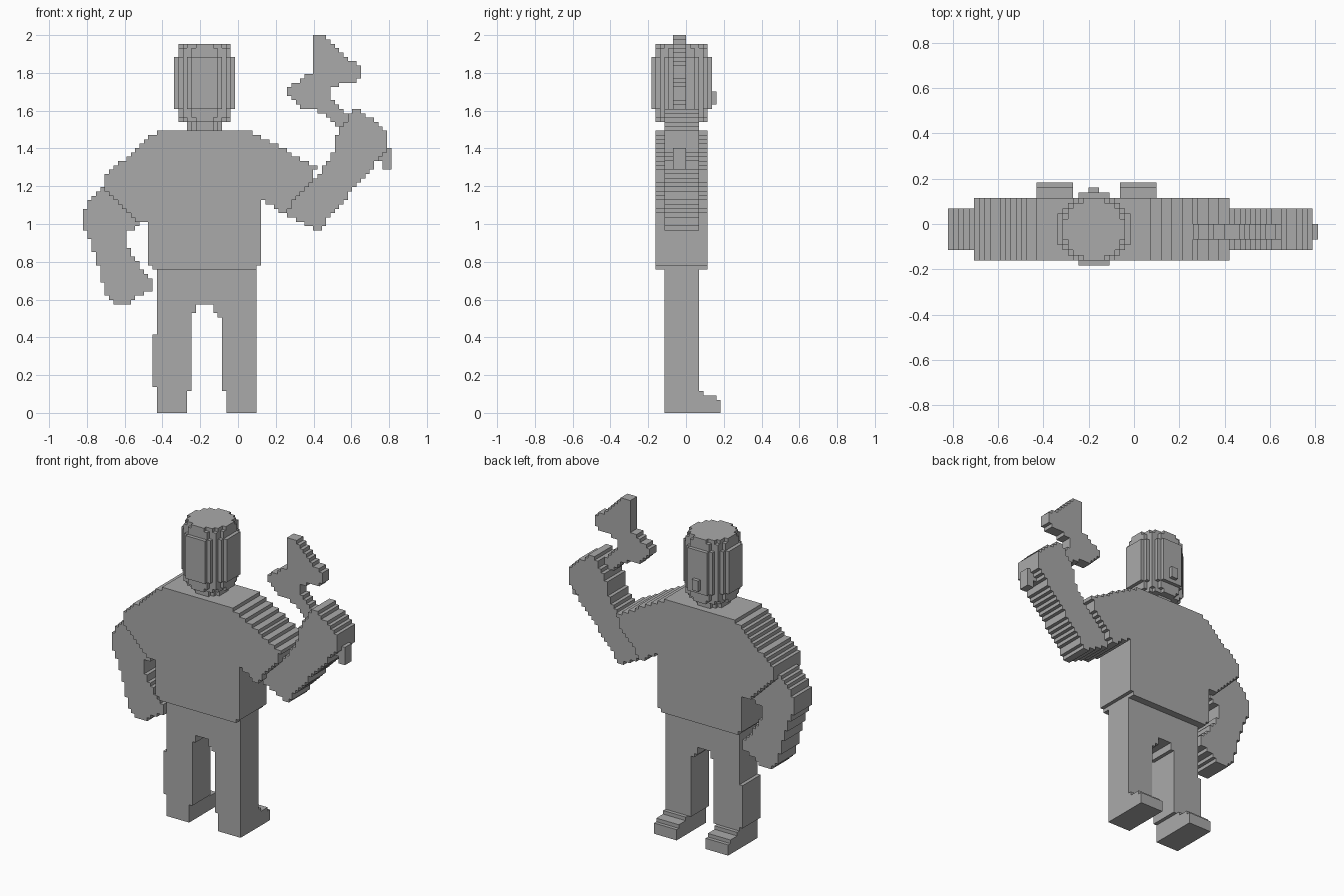
import bpy, bmesh
from mathutils import Vector

cube = bpy.data.objects.get("Cube")
if cube:
    bpy.data.objects.remove(cube)

V = 2 / 87                               # block size
ORIGIN = Vector((-0.8205, -8 * V, 0))    # corner of the block grid

grey = bpy.data.materials.new("plain_grey")
grey.use_nodes = True
grey.diffuse_color = (0.4, 0.4, 0.4, 1)
grey.node_tree.nodes["Principled BSDF"].inputs["Base Color"].default_value = grey.diffuse_color


def block_part(name, cells):
    """Make a mesh of the outer faces of a set of grid cells."""
    bm = bmesh.new()
    for cell in cells:
        for axis in range(3):
            for side in (0, 1):
                near = list(cell)
                near[axis] += 2 * side - 1
                if tuple(near) in cells:
                    continue
                u, w = (axis + 1) % 3, (axis + 2) % 3
                corners = []
                for du, dw in ((0, 0), (1, 0), (1, 1), (0, 1)):
                    p = Vector(cell)
                    p[axis] += side
                    p[u] += du
                    p[w] += dw
                    corners.append(bm.verts.new(ORIGIN + p * V))
                bm.faces.new(corners if side else corners[::-1])
    bmesh.ops.remove_doubles(bm, verts=bm.verts, dist=V / 10)
    bmesh.ops.dissolve_limit(bm, angle_limit=0.01, verts=bm.verts, edges=bm.edges)
    mesh = bpy.data.meshes.new(name)
    bm.to_mesh(mesh)
    bm.free()
    mesh.materials.append(grey)
    obj = bpy.data.objects.new(name, mesh)
    bpy.context.collection.objects.link(obj)


def inside(x, z, outline):
    hit = False
    for (ax, az), (bx, bz) in zip(outline, outline[1:] + outline[:1]):
        if (az > z) != (bz > z) and x < ax + (z - az) * (bx - ax) / (bz - az):
            hit = not hit
    return hit


def slab(outline, y0, y1):
    """Cells of a front outline, stepped to the grid, from y0 to y1."""
    return {(i, j, k) for i in range(72) for k in range(87)
            if inside(ORIGIN.x + (i + 0.5) * V, (k + 0.5) * V, outline)
            for j in range(y0, y1)}


def box(xs, ys, zs):
    return {(i, j, k) for i in range(*xs) for j in range(*ys) for k in range(*zs)}


def disc(width, z0, z1):
    """Round layer of the head."""
    r = width / 2
    return {(i, j, k) for i in range(20, 36) for j in range(0, 15)
            if (i + 0.5 - 28) ** 2 + (j + 0.5 - 7) ** 2 < r * r
            for k in range(z0, z1)}


# Torso with both sleeves
block_part("torso", slab([
    (-.435, 1.487), (.08, 1.487), (.41, 1.30), (.40, 1.24), (.24, 1.055),
    (.165, 1.11), (.123, 1.12), (.123, .81), (.10, .77), (-.455, .77),
    (-.477, .80), (-.477, 1.02), (-.52, 1.0), (-.71, 1.18), (-.71, 1.25)], 1, 13))

# Hanging arm
block_part("right_arm", slab([
    (-.71, 1.19), (-.75, 1.17), (-.825, 1.065), (-.825, .975), (-.79, .93),
    (-.71, .675), (-.71, .64), (-.66, .585), (-.57, .585), (-.456, .66),
    (-.456, .70), (-.50, .755), (-.565, .845), (-.595, .91), (-.595, .945),
    (-.48, 1.02)], 3, 11))

# Raised arm
block_part("left_arm", slab([
    (.24, 1.06), (.41, .976), (.445, .976), (.49, 1.045), (.705, 1.29),
    (.795, 1.41), (.795, 1.48), (.65, 1.605), (.61, 1.605), (.515, 1.455),
    (.495, 1.345), (.41, 1.25)], 3, 11))

# Axe held in the raised hand
block_part("axe", slab([
    (.395, 2.01), (.445, 2.01), (.66, 1.81), (.66, 1.77), (.54, 1.735),
    (.49, 1.72), (.49, 1.67), (.59, 1.56), (.70, 1.41), (.818, 1.405),
    (.818, 1.30), (.80, 1.28), (.773, 1.28), (.773, 1.32), (.71, 1.33),
    (.54, 1.51), (.42, 1.605), (.335, 1.605), (.26, 1.68), (.26, 1.715),
    (.40, 1.81)], 5, 8))

# Legs joined at the hips, with a pocket-wide step on the outer right thigh
legs = slab([
    (-.433, .80), (-.433, .42), (-.455, .42), (-.455, .14), (-.433, .14),
    (-.433, 0), (-.27, 0), (-.27, .115), (-.25, .115), (-.25, .49),
    (-.20, .585), (-.155, .585), (-.087, .49), (-.087, .115), (-.06, .115),
    (-.06, 0), (.10, 0), (.10, .80)], 3, 11)
block_part("legs", legs)

# Stepped feet
for name, x0 in (("right_foot", 17), ("left_foot", 33)):
    xs = (x0, x0 + 7)
    block_part(name, box(xs, (10, 16), (0, 3)) | box(xs, (10, 15), (3, 4))
               | box(xs, (10, 12), (4, 5)))

# Head, neck and nose
block_part("head", disc(14, 70, 82) | disc(13, 68, 84) | disc(11.5, 67, 85))
block_part("neck", disc(8, 64, 68))
block_part("nose", box((27, 29), (13, 15), (71, 74)))
